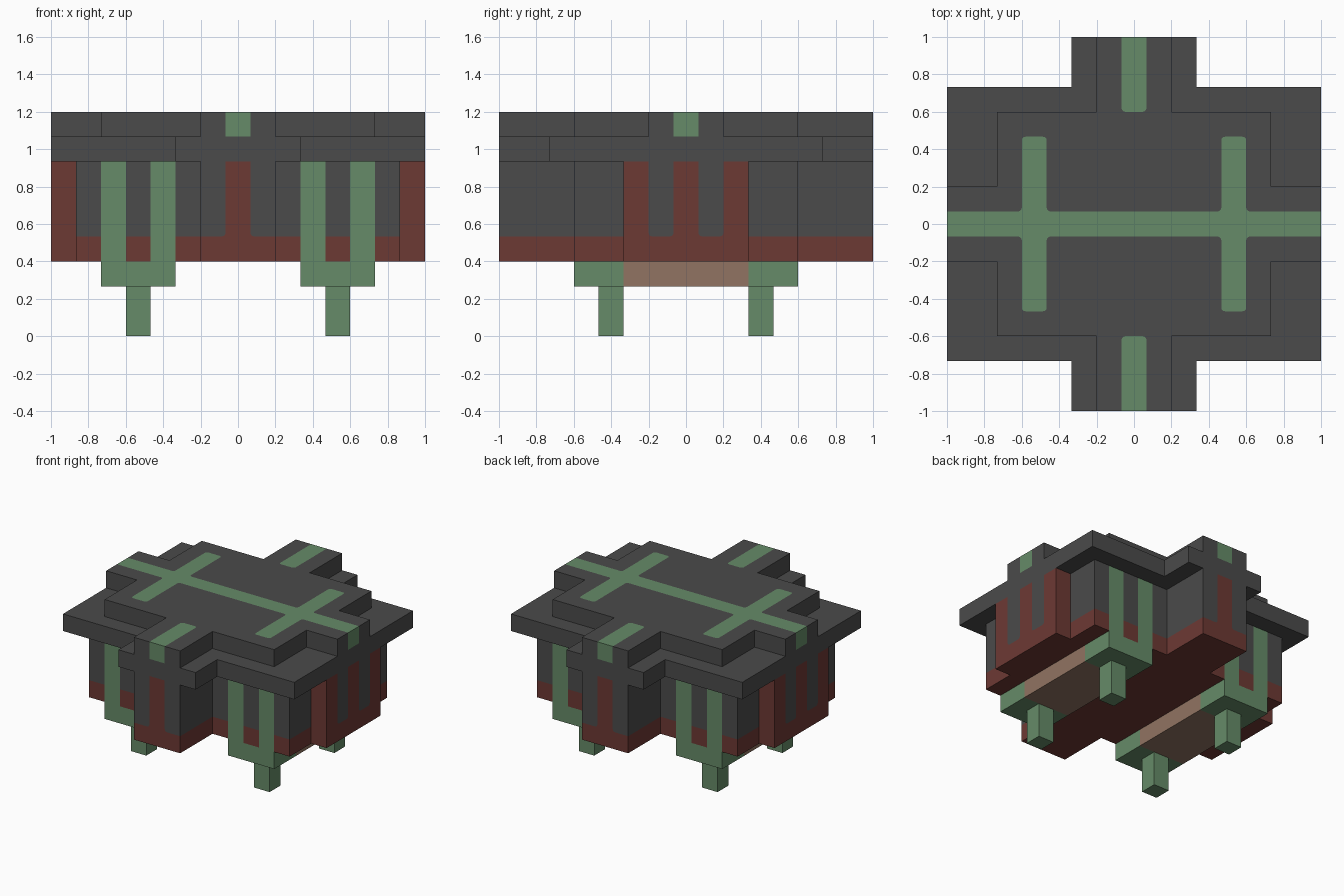
import bpy, bmesh, math
from mathutils import Vector

U = 2 / 15  # one block of the building grid

cube = bpy.data.objects.get("Cube")
if cube:
    bpy.data.objects.remove(cube, do_unlink=True)


def material(name, rgb):
    m = bpy.data.materials.new(name)
    m.use_nodes = True
    m.diffuse_color = (*rgb, 1)
    m.node_tree.nodes["Principled BSDF"].inputs["Base Color"].default_value = (*rgb, 1)
    return m


DARK, RED, GREEN, TAN = range(4)
MATS = [
    material("charcoal", (0.07, 0.07, 0.07)),
    material("brick_red", (0.152, 0.041, 0.034)),
    material("leaf_green", (0.133, 0.258, 0.138)),
    material("tan", (0.283, 0.174, 0.122)),
]


def stepped_ring(steps):
    """Mirror a stepped quarter outline into a closed, symmetric ring."""
    q = []
    for i, (x, y) in enumerate(steps):
        q.append((x, y))
        if i + 1 < len(steps):
            q.append((steps[i + 1][0], y))
    r = q[::-1]
    return (q + [(-x, y) for x, y in r] + [(-x, -y) for x, y in q]
            + [(x, -y) for x, y in r])


def block(name, steps, z0, z1, paint, cuts=(), centre=(0, 0)):
    """Extrude a stepped outline, cut it along grid planes and paint by rule."""
    bm = bmesh.new()
    base = bm.faces.new([bm.verts.new((x, y, z0)) for x, y in stepped_ring(steps)])
    top = bmesh.ops.extrude_face_region(bm, geom=[base], use_keep_orig=True)
    moved = [v for v in top["geom"] if isinstance(v, bmesh.types.BMVert)]
    bmesh.ops.translate(bm, verts=moved, vec=(0, 0, z1 - z0))
    bmesh.ops.recalc_face_normals(bm, faces=bm.faces[:])
    for axis, values in cuts:
        for value in values:
            for s in ((1,) if axis == 2 else (1, -1)):
                co, no = Vector(), Vector()
                co[axis], no[axis] = value * s, 1
                bmesh.ops.bisect_plane(bm, geom=bm.verts[:] + bm.edges[:] + bm.faces[:],
                                       dist=0.0001, plane_co=co, plane_no=no)
    bm.normal_update()
    for f in bm.faces:
        c, n = f.calc_center_median(), f.normal
        f.material_index = paint(abs(c.x), abs(c.y), c.z, abs(n.x), abs(n.y), n.z)
    # Merge cells of one colour, then soften the painted corners
    if cuts:
        bmesh.ops.dissolve_limit(bm, angle_limit=math.radians(1), verts=bm.verts[:],
                                 edges=bm.edges[:], delimit={'MATERIAL'})
        corners = []
        for v in bm.verts:
            if len(v.link_edges) == 2:
                a, b = [(e.other_vert(v).co - v.co).normalized() for e in v.link_edges]
                if abs(a.dot(b)) < 0.1:
                    corners.append(v)
        if corners:
            bmesh.ops.bevel(bm, geom=corners, offset=0.15, segments=3, profile=0.5,
                            affect='VERTICES', material=-1)
    bmesh.ops.scale(bm, vec=(U, U, U), verts=bm.verts[:])
    me = bpy.data.meshes.new(name)
    bm.to_mesh(me)
    bm.free()
    for m in MATS:
        me.materials.append(m)
    ob = bpy.data.objects.new(name, me)
    ob.location = (centre[0] * U, centre[1] * U, 0)
    bpy.context.collection.objects.link(ob)
    return ob


def paint_roof(x, y, z, nx, ny, nz):
    if nz < -0.5:
        return DARK
    end_stripe = x < 0.5 and y > 4.5
    cross_bar = 3.5 < x < 4.5 and y < 3.5
    if nz > 0.5:
        return GREEN if y < 0.5 or end_stripe or cross_bar else DARK
    # The stripes fold over the four end faces
    return GREEN if (ny > 0.5 and end_stripe) or (nx > 0.5 and y < 0.5) else DARK


def paint_body(x, y, z, nx, ny, nz):
    if abs(nz) > 0.5:
        return RED if nz < 0 else DARK
    if ny > 0.5 and 4 < y < 5 and (2.5 < x < 3.5 or 4.5 < x < 5.5):
        return GREEN  # upright straps
    if z < 4:
        return RED  # skirting band
    if ny > 0.5 and (x > 6.5 or (y > 7 and x < 0.5)):
        return RED  # bay returns and porch stripe
    if nx > 0.5 and x > 7 and (y < 0.5 or y > 1.5):
        return RED  # bay stripes
    return DARK


def paint_beam(x, y, z, nx, ny, nz):
    return TAN if y < 2.5 and ny < 0.5 else GREEN


# Roof tiers
block("upper_roof", [(7.5, 1.5), (5.5, 4.5), (1.5, 7.5)], 8, 9, paint_roof,
      [(0, (0.5, 3.5, 4.5)), (1, (0.5, 3.5, 4.5))])
block("lower_roof", [(7.5, 5.5), (2.5, 7.5)], 7, 8, lambda *a: DARK)

# Body with end bays and porches
block("body", [(7.5, 2.5), (6.5, 4.5), (1.5, 7.5)], 3, 7, paint_body,
      [(0, (0.5, 2.5, 3.5, 4.5, 5.5)), (1, (0.5, 1.5)), (2, (4,))])

# Beams and feet
for sx, side in ((1, "left"), (-1, "right")):
    block(side + "_beam", [(1.5, 4.5)], 2, 3, paint_beam, [(1, (2.5,))], (4 * sx, 0))
    for sy, end in ((-1, "front"), (1, "back")):
        block(f"{end}_{side}_foot", [(0.5, 0.5)], 0, 2, lambda *a: GREEN,
              centre=(4 * sx, 3 * sy))
